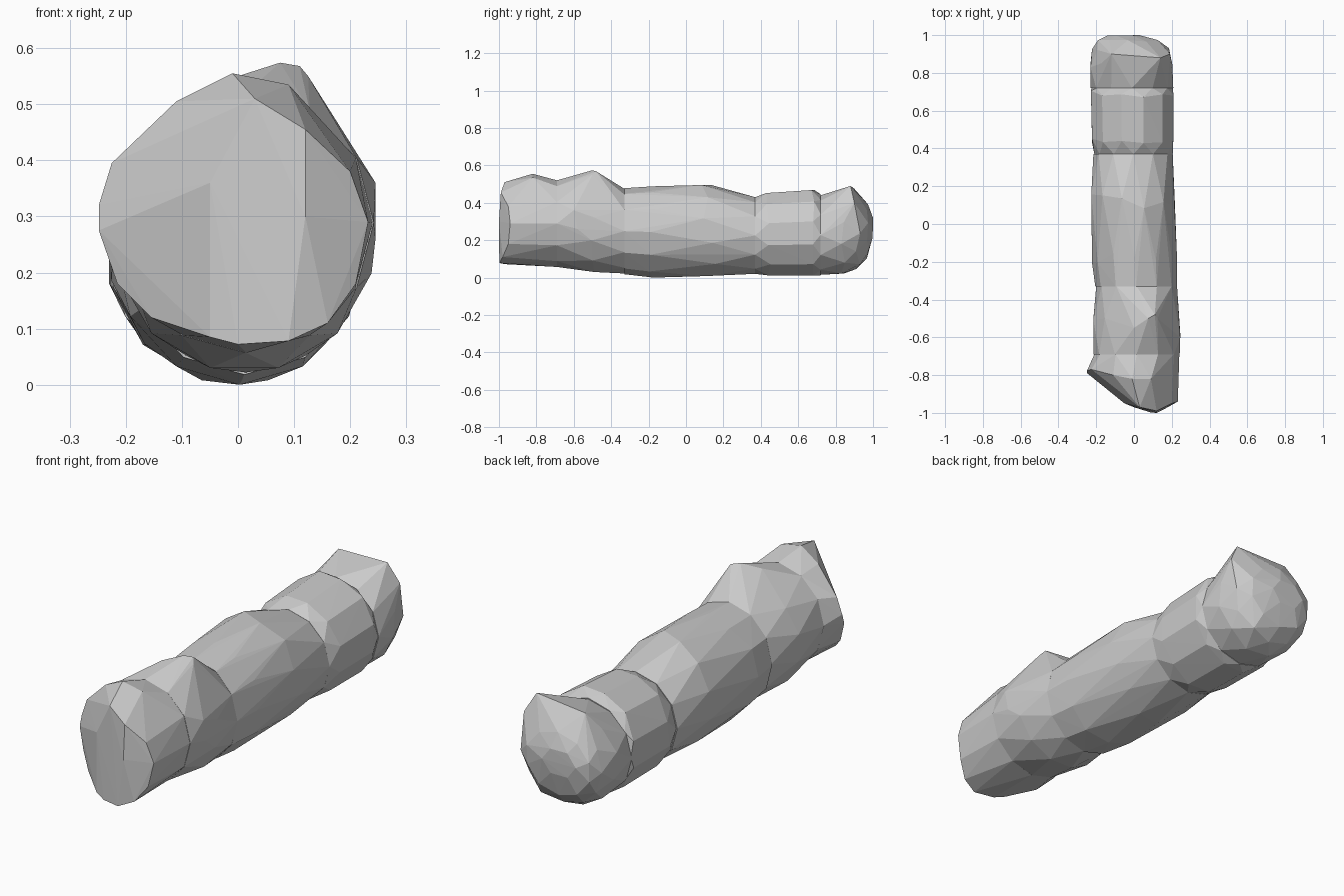
import bpy, bmesh, math, random

random.seed(4)


def ring(y, x0, x1, z0, z1, n=12, half=False, jitter=0.012):
    """Faceted oval loop fitted to the given x and z limits."""
    off = math.pi / n if half else 0
    fit = 1 / math.cos(off)
    cx, cz, rx, rz = (x0 + x1) / 2, (z0 + z1) / 2, (x1 - x0) / 2, (z1 - z0) / 2
    pts = []
    for i in range(n):
        a = off + 2 * math.pi * i / n
        c, s = math.cos(a) * fit, math.sin(a) * fit
        pts.append((cx + rx * c, y + random.uniform(-jitter, jitter), cz + rz * s))
    return pts


def hull(name, points):
    """Flat-shaded convex chunk around the points."""
    bm = bmesh.new()
    for p in points:
        bm.verts.new(p)
    res = bmesh.ops.convex_hull(bm, input=bm.verts[:])
    junk = {v for v in res["geom_interior"] + res["geom_unused"]
            if isinstance(v, bmesh.types.BMVert)}
    bmesh.ops.delete(bm, geom=list(junk), context='VERTS')
    bmesh.ops.recalc_face_normals(bm, faces=bm.faces[:])
    mesh = bpy.data.meshes.new(name)
    bm.to_mesh(mesh)
    bm.free()
    ob = bpy.data.objects.new(name, mesh)
    bpy.context.collection.objects.link(ob)
    return ob


# Front end: slanted cut face, running back to the first seam
cut_face = [
    (-0.01, -0.82, 0.555), (-0.11, -0.80, 0.505), (-0.225, -0.77, 0.395),
    (-0.248, -0.775, 0.32), (-0.248, -0.79, 0.275), (-0.215, -0.81, 0.18),
    (-0.155, -0.86, 0.12), (-0.05, -0.95, 0.085), (0.0, -0.97, 0.072),
    (0.09, -0.998, 0.078), (0.16, -0.98, 0.11), (0.21, -0.95, 0.18),
    (0.232, -0.94, 0.29), (0.20, -0.95, 0.38), (0.12, -0.99, 0.455),
    (0.12, -1.0, 0.30), (0.03, -0.97, 0.51), (-0.05, -0.95, 0.36),
    (0.09, -0.82, 0.535),
]
hull("front_end", cut_face + ring(-0.69, -0.21, 0.24, 0.057, 0.52, jitter=0))

# Humped piece behind the front end
hump = [(0.075, -0.50, 0.574), (0.11, -0.48, 0.568), (0.125, -0.50, 0.55),
        (0.0, -0.55, 0.55), (0.245, -0.6, 0.36), (0.245, -0.58, 0.26)]
hull("front_hump", hump
     + ring(-0.69, -0.215, 0.242, 0.057, 0.52, jitter=0)
     + ring(-0.50, -0.215, 0.238, 0.03, 0.49, half=True)
     + ring(-0.33, -0.20, 0.228, 0.022, 0.475, jitter=0))

# Long middle
hull("middle", ring(-0.33, -0.205, 0.228, 0.018, 0.478, jitter=0)
     + ring(-0.18, -0.222, 0.228, 0.0, 0.488, jitter=0.03)
     + ring(0.12, -0.226, 0.215, 0.008, 0.495, half=True, jitter=0.04)
     + ring(0.37, -0.215, 0.205, 0.02, 0.43, jitter=0))

# Rear piece
hull("rear_section", ring(0.37, -0.21, 0.205, 0.02, 0.43, jitter=0)
     + ring(0.44, -0.222, 0.208, 0.012, 0.452, half=True)
     + ring(0.69, -0.228, 0.21, 0.01, 0.468, half=True, jitter=0.02)
     + ring(0.72, -0.225, 0.205, 0.012, 0.445, jitter=0))

# Rounded rear cap with a raised corner
corner = [(0.14, 0.88, 0.49), (0.19, 0.90, 0.40), (-0.12, 0.90, 0.475)]
hull("rear_cap", corner
     + ring(0.72, -0.23, 0.208, 0.015, 0.44, jitter=0)
     + ring(0.84, -0.23, 0.203, 0.022, 0.455, half=True)
     + ring(0.92, -0.222, 0.185, 0.045, 0.43)
     + ring(0.97, -0.19, 0.125, 0.11, 0.385, n=10, half=True, jitter=0.005)
     + ring(0.998, -0.14, 0.03, 0.20, 0.33, n=6, jitter=0.002))
